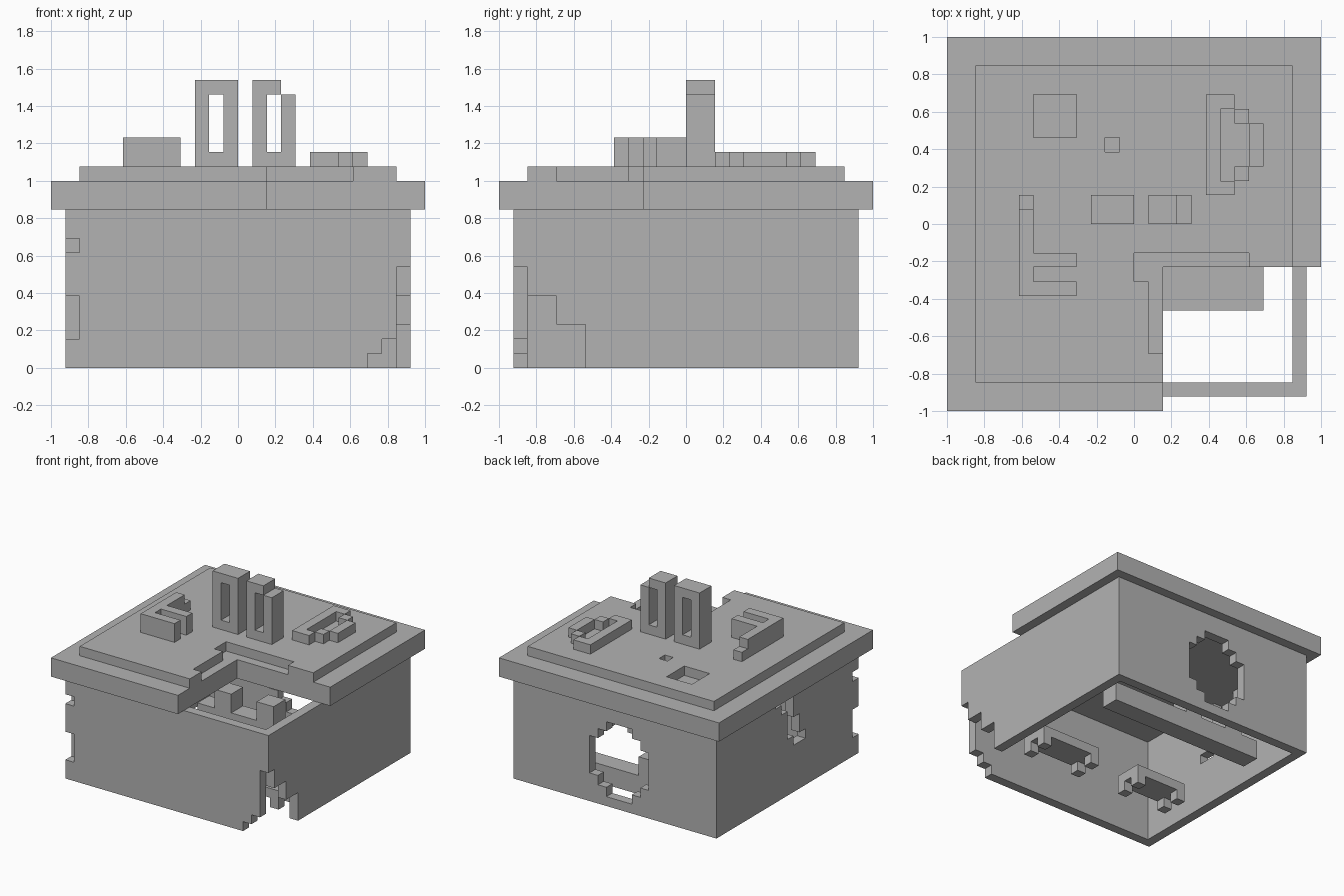
import bpy
import bmesh
from mathutils import Vector

U = 1 / 13  # size of one block

old = bpy.data.objects.get("Cube")
if old:
    bpy.data.objects.remove(old, do_unlink=True)

grey = bpy.data.materials.new("plain grey")
grey.use_nodes = True
grey.diffuse_color = (0.45, 0.45, 0.45, 1)
grey.node_tree.nodes["Principled BSDF"].inputs["Base Color"].default_value = (0.45, 0.45, 0.45, 1)


def block(x0, x1, y0, y1, z0, z1):
    """All grid cells inside a box."""
    return {(x, y, z) for x in range(x0, x1) for y in range(y0, y1) for z in range(z0, z1)}


def build(name, cells):
    """Skin a set of cells with square faces wherever a cell meets empty space."""
    bm = bmesh.new()
    for cell in cells:
        for axis in range(3):
            for side in (0, 1):
                step = [0, 0, 0]
                step[axis] = 2 * side - 1
                if tuple(c + s for c, s in zip(cell, step)) in cells:
                    continue
                a, b = Vector((0, 0, 0)), Vector((0, 0, 0))
                a[(axis + 1) % 3] = 1
                b[(axis + 2) % 3] = 1
                start = Vector(cell)
                start[axis] += side
                corners = [start, start + a, start + a + b, start + b]
                if not side:
                    corners.reverse()
                bm.faces.new([bm.verts.new(c * U) for c in corners])
    bmesh.ops.remove_doubles(bm, verts=bm.verts, dist=U / 100)
    mesh = bpy.data.meshes.new(name)
    bm.to_mesh(mesh)
    bm.free()
    mesh.materials.append(grey)
    obj = bpy.data.objects.new(name, mesh)
    bpy.context.scene.collection.objects.link(obj)
    return obj


# Hollow box, open at the top and bottom
walls = block(-12, 12, -12, 12, 0, 11) - block(-11, 11, -11, 11, 0, 11)

# Broken front corner, stepping up to the edge
walls -= block(9, 12, -12, -11, 0, 1) | block(10, 12, -12, -11, 0, 2)
walls -= block(11, 12, -12, -11, 0, 7)
walls -= block(11, 12, -11, -9, 0, 5) | block(11, 12, -9, -7, 0, 3)

# Chips in the other front corner
walls -= block(-12, -11, -12, -11, 2, 5) | block(-12, -11, -12, -11, 8, 9)

# Round hole in the back wall
for inset, (x0, x1) in enumerate([(-2, 1), (-3, 2), (-4, 3)]):
    walls -= block(x0, x1, 11, 12, 1 + inset, 9 - inset)

# Jagged crack in the side wall
for y, low, high in [(-3, 5, 6), (-2, 5, 8), (-1, 6, 11), (0, 9, 11), (1, 10, 11)]:
    walls -= block(-12, -11, y, y + 1, low, high)
build("box_walls", walls)

# Lid with one corner broken away
gap = block(2, 13, -13, -3, 11, 14)
build("lid", block(-13, 13, -13, 13, 11, 13) - gap)

# Raised panel on the lid, with a ragged edge and two shallow pits
panel = block(-11, 11, -11, 11, 13, 14) - gap
panel -= block(0, 8, -3, -2, 13, 14) | block(0, 2, -4, -3, 13, 14) | block(1, 2, -9, -4, 13, 14)
panel -= block(-7, -4, 6, 9, 13, 14) | block(-2, -1, 5, 6, 13, 14)
build("lid_panel", panel)

# Tall upright frames
build("closed_frame", block(-3, 0, 0, 2, 14, 20) - block(-2, -1, 0, 2, 15, 19))
build("stepped_frame", block(1, 4, 0, 2, 14, 20)
      - block(2, 3, 0, 2, 15, 19) - block(3, 4, 0, 2, 19, 20))

# Low forked ridge
fork = block(-8, -7, -5, 2, 14, 16) - block(-8, -7, 1, 2, 15, 16)
fork |= block(-7, -4, -3, -2, 14, 16) | block(-7, -4, -5, -4, 14, 16)
build("forked_ridge", fork)

# Low rounded ring
ring = block(5, 6, 2, 9, 14, 15) | block(8, 9, 4, 7, 14, 15)
for y in (2, 8):
    ring |= block(6, 7, y, y + 1, 14, 15)
for y in (3, 7):
    ring |= block(7, 8, y, y + 1, 14, 15)
build("rounded_ring", ring)

# Beam inside the box with two posts on it
beam = block(-9, 9, 6, 8, 0, 2)
for x in (-7, -2):
    beam |= block(x, x + 2, 6, 8, 2, 4)
build("inner_beam", beam)

# Two small benches on four legs
for name, x0, x1 in [("left_bench", 2, 9), ("right_bench", -9, -3)]:
    bench = block(x0, x1, -6, -3, 1, 2)
    for x in (x0, x1 - 1):
        for y in (-6, -4):
            bench |= block(x, x + 1, y, y + 1, 0, 1)
    build(name, bench)
